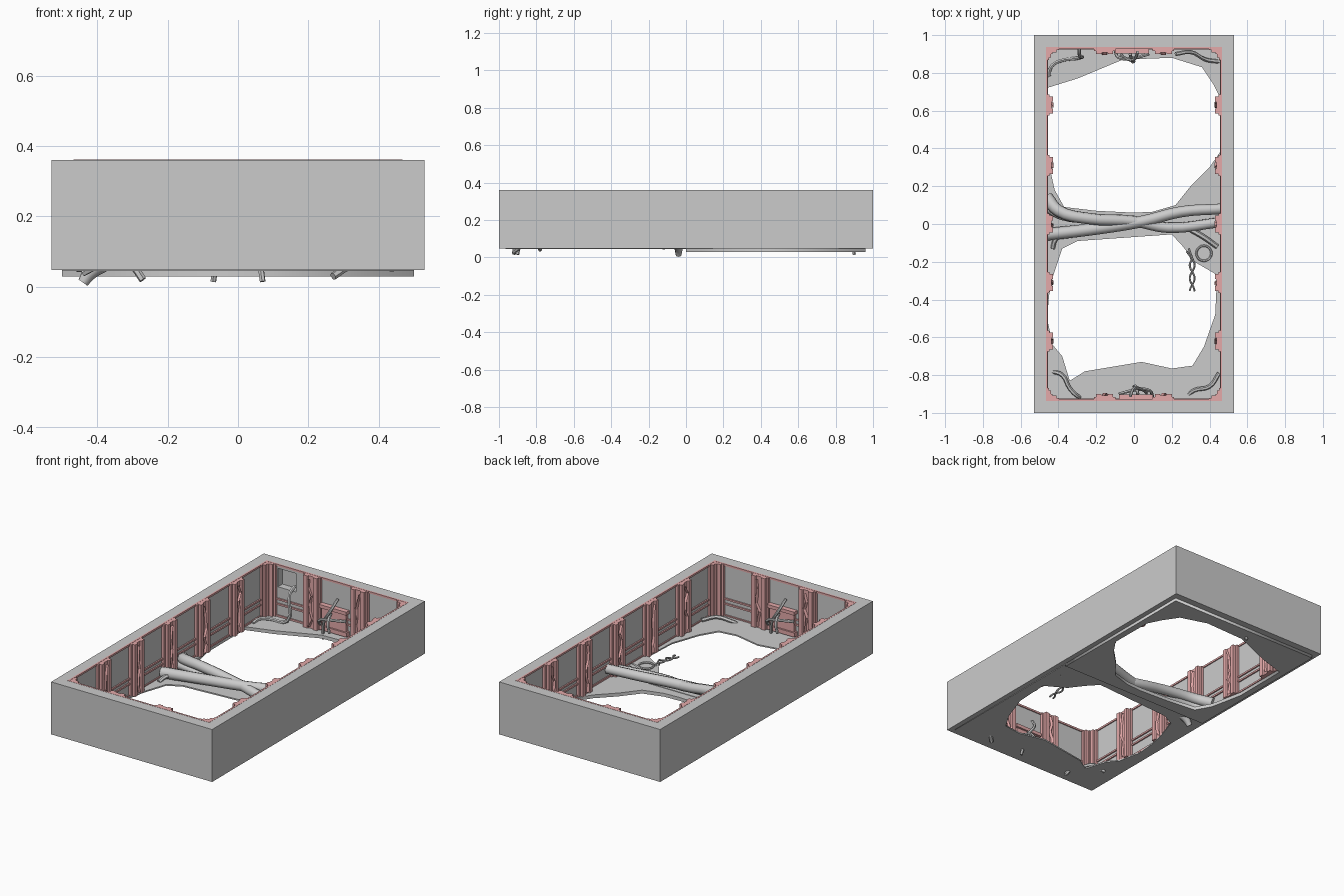
import bpy, bmesh, math, random
from mathutils import Matrix

if "Cube" in bpy.data.objects:
    bpy.data.objects.remove(bpy.data.objects["Cube"])
random.seed(4)

red = bpy.data.materials.new("red_trim")
red.diffuse_color = (0.78, 0.40, 0.40, 1)
red.use_nodes = True
red.node_tree.nodes["Principled BSDF"].inputs["Base Color"].default_value = red.diffuse_color


def link(name, bm, mat=None):
    bmesh.ops.recalc_face_normals(bm, faces=bm.faces)
    me = bpy.data.meshes.new(name)
    bm.to_mesh(me)
    bm.free()
    ob = bpy.data.objects.new(name, me)
    bpy.context.collection.objects.link(ob)
    if mat:
        me.materials.append(mat)
    return ob


def prism(name, pts, z0, z1, mat=None, loc=(0, 0), rot=0):
    bm = bmesh.new()
    f = bm.faces.new([bm.verts.new((x, y, z0)) for x, y in pts])
    r = bmesh.ops.extrude_face_region(bm, geom=[f])
    for g in r["geom"]:
        if isinstance(g, bmesh.types.BMVert):
            g.co.z = z1
    bm.transform(Matrix.Translation((loc[0], loc[1], 0)) @ Matrix.Rotation(rot, 4, 'Z'))
    return link(name, bm, mat)


def rect(x0, x1, y0, y1):
    return [(x0, y0), (x1, y0), (x1, y1), (x0, y1)]


def ring(name, ox, oy, ix, iy, z0, z1, mat=None):
    bm = bmesh.new()
    loops = [[bm.verts.new((x, y, z)) for x, y in rect(-a, a, -b, b)]
             for a, b, z in ((ox, oy, z0), (ox, oy, z1), (ix, iy, z1), (ix, iy, z0))]
    for k in range(4):
        a, b = loops[k], loops[(k + 1) % 4]
        for i in range(4):
            j = (i + 1) % 4
            bm.faces.new((a[i], a[j], b[j], b[i]))
    return link(name, bm, mat)


def to_mesh(ob):
    bpy.ops.object.select_all(action='DESELECT')
    ob.select_set(True)
    bpy.context.view_layer.objects.active = ob
    bpy.ops.object.convert(target='MESH')
    return bpy.context.view_layer.objects.active


def floor(name, outer, hole, z0, z1):
    cu = bpy.data.curves.new(name, 'CURVE')
    cu.dimensions, cu.fill_mode, cu.extrude = '2D', 'BOTH', (z1 - z0) / 2
    for pts in (outer, hole):
        s = cu.splines.new('POLY')
        s.points.add(len(pts) - 1)
        for p, (x, y) in zip(s.points, pts):
            p.co = (x, y, 0, 1)
        s.use_cyclic_u = True
    ob = bpy.data.objects.new(name, cu)
    ob.location.z = (z0 + z1) / 2
    bpy.context.collection.objects.link(ob)
    to_mesh(ob)


def pipe(name, pts, r, sides=1, taper=1.0):
    cu = bpy.data.curves.new(name, 'CURVE')
    cu.dimensions, cu.bevel_depth, cu.bevel_resolution = '3D', r, sides
    cu.use_fill_caps, cu.resolution_u = True, 4
    s = cu.splines.new('BEZIER')
    s.bezier_points.add(len(pts) - 1)
    for i, (p, co) in enumerate(zip(s.bezier_points, pts)):
        p.co = co
        p.handle_left_type = p.handle_right_type = 'AUTO'
        p.radius = 1 + (taper - 1) * i / (len(pts) - 1)
    ob = bpy.data.objects.new(name, cu)
    bpy.context.collection.objects.link(ob)
    to_mesh(ob)
    bpy.ops.object.shade_smooth_by_angle(angle=math.radians(50))


# outer walls with a small recess in the back wall
wall = ring("outer_walls", 0.53, 1.0, 0.463, 0.933, 0.048, 0.36)
cut = prism("recess_cutter", rect(-0.39, -0.27, 0.90, 0.975), 0.225, 0.335)
cut.hide_render = True
m = wall.modifiers.new("recess", 'BOOLEAN')
m.object, m.operation, m.solver = cut, 'DIFFERENCE', 'EXACT'
to_mesh(wall)
bpy.data.objects.remove(cut)

# red horizontal trims
for nm, z0, z1, d in (("top_trim", 0.35, 0.361, 0.006), ("upper_rail", 0.15, 0.16, 0.008),
                      ("lower_rail", 0.12, 0.13, 0.008), ("base_trim", 0.05, 0.06, 0.006)):
    ring(nm, 0.467, 0.937, 0.463 - d, 0.933 - d, z0, z1, red)

# pilasters: stepped plan with a central groove and a jagged crack strip
half = [(0.056, 0), (0.056, 0.016), (0.045, 0.016), (0.045, 0.034), (0.02, 0.034), (0.015, 0.026)]
profile = half + [(-x, y) for x, y in reversed(half)]
R = math.pi / 2
spots = [(sx * 0.463, y, sx * R) for sx in (-1, 1) for y in (-0.62, -0.31, 0, 0.31, 0.63)]
spots += [(x, sy * 0.933, 2 * R if sy > 0 else 0) for sy in (-1, 1) for x in (-0.155, 0.155)]
for i, (x, y, a) in enumerate(spots):
    prism(f"pilaster_{i}", profile, 0.05, 0.36, red, (x, y), a)
    bm = bmesh.new()
    n = 7
    rows = []
    for k in range(n):
        z = 0.06 + 0.28 * k / (n - 1)
        c, w = random.uniform(-0.014, 0.014), random.uniform(0.003, 0.012)
        rows.append([bm.verts.new((c + dx, d, z)) for dx, d in ((-w, 0.025), (0, 0.038), (w, 0.025))])
    for p, q in zip(rows, rows[1:]):
        for j in (0, 1):
            bm.faces.new((p[j], p[j + 1], q[j + 1], q[j]))
    bm.transform(Matrix.Translation((x, y, 0)) @ Matrix.Rotation(a, 4, 'Z'))
    link(f"pilaster_crack_{i}", bm, red)

# stepped corner posts
st = [(0.065, 0), (0.065, 0.012), (0.052, 0.012), (0.052, 0.024), (0.032, 0.024)]
corner = [(0, 0)] + st + [(0.032, 0.032)] + [(y, x) for x, y in reversed(st)]
for sx in (-1, 1):
    for sy in (-1, 1):
        prism(f"corner_post_{sx}_{sy}", [(sx * (0.463 - x), sy * (0.933 - y)) for x, y in corner],
              0.05, 0.36, red)

# red panels in the middle of the short walls
for s, nm in ((1, "back"), (-1, "front")):
    a = 0 if s > 0 else math.pi
    prism(nm + "_panel", rect(-0.09, 0.07, 0.915, 0.935), 0.07, 0.19, red, rot=a)
    prism(nm + "_panel_ledge", rect(-0.1, 0.08, 0.903, 0.935), 0.19, 0.21, red, rot=a)
    prism(nm + "_panel_foot", rect(-0.1, 0.08, 0.905, 0.935), 0.06, 0.085, red, rot=a)
    # cables hanging over the panel
    for i, pts in enumerate((
            [(0.02, 0.91, 0.27), (0, 0.87, 0.21), (-0.05, 0.88, 0.13), (-0.07, 0.9, 0.015)],
            [(-0.1, 0.92, 0.08), (-0.08, 0.88, 0.13), (0, 0.88, 0.15), (0.08, 0.9, 0.155)],
            [(-0.02, 0.90, 0.18), (-0.01, 0.86, 0.13), (0, 0.86, 0.08)])):
        pipe(f"{nm}_cable_{i}", [(s * x, s * y, z) for x, y, z in pts], 0.0085)

# broken floors with ragged openings
floor("back_floor", rect(-0.5, 0.5, 0, 0.96), [
    (-0.462, 0.72), (-0.3, 0.77), (-0.06, 0.87), (0.2, 0.88), (0.36, 0.83), (0.42, 0.74), (0.46, 0.66),
    (0.462, 0.39), (0.40, 0.30), (0.30, 0.2), (0.22, 0.1), (0.1, 0.065), (0, 0.06), (-0.2, 0.07),
    (-0.37, 0.09), (-0.42, 0.18), (-0.44, 0.27), (-0.462, 0.38)], 0.03, 0.05)
floor("front_floor", rect(-0.5, 0.5, -0.965, 0.01), [
    (-0.43, -0.28), (-0.38, -0.13), (-0.3, -0.09), (0.2, -0.055), (0.26, -0.12), (0.32, -0.2),
    (0.44, -0.27), (0.43, -0.48), (0.37, -0.65), (0.31, -0.75), (0.2, -0.765), (0.04, -0.73),
    (-0.26, -0.78), (-0.34, -0.83), (-0.38, -0.70), (-0.43, -0.64), (-0.46, -0.5), (-0.45, -0.38)],
    0.045, 0.053)

# thick trunks crossing the middle
pipe("front_trunk", [(-0.46, -0.055, 0.075), (-0.2, -0.025, 0.09), (0.05, 0.015, 0.1),
                     (0.25, 0.065, 0.11), (0.46, 0.08, 0.105)], 0.033, 2, 0.85)
pipe("back_trunk", [(-0.46, 0.14, 0.085), (-0.4, 0.07, 0.12), (-0.25, 0.03, 0.13), (0.0, 0.015, 0.1),
                    (0.18, -0.02, 0.085), (0.46, 0.01, 0.08)], 0.033, 2, 0.8)
pipe("upper_root", [(-0.46, 0.09, 0.06), (-0.38, 0.04, 0.09), (-0.2, 0.02, 0.075)], 0.025, 2, 0.6)
pipe("lower_root", [(-0.38, -0.045, 0.07), (-0.42, -0.04, 0.04), (-0.44, -0.04, 0.012)], 0.026, 2, 0.6)
pipe("right_branch", [(0.3, -0.03, 0.08), (0.37, -0.07, 0.075), (0.44, -0.12, 0.055)], 0.014)
pipe("left_branch", [(-0.39, -0.05, 0.08), (-0.42, -0.09, 0.07), (-0.43, -0.13, 0.055)], 0.012)

# corner pipes
pipe("recess_cable", [(-0.29, 0.95, 0.25), (-0.29, 0.9, 0.22), (-0.29, 0.88, 0.07), (-0.4, 0.86, 0.06),
                      (-0.44, 0.83, 0.06), (-0.45, 0.78, 0.05)], 0.01)
pipe("back_right_pipe", [(0.22, 0.9, 0.17), (0.3, 0.91, 0.13), (0.38, 0.87, 0.07), (0.45, 0.86, 0.045)], 0.011)
pipe("front_left_pipe", [(-0.44, -0.78, 0.04), (-0.38, -0.8, 0.07), (-0.34, -0.87, 0.07),
                         (-0.3, -0.91, 0.06), (-0.27, -0.92, 0.02)], 0.011)
pipe("front_right_pipe", [(0.27, -0.92, 0.03), (0.32, -0.88, 0.06), (0.40, -0.86, 0.07), (0.45, -0.79, 0.065)], 0.011)

# twisted wire pair and a loose ring
for s in (-1, 1):
    pts = [(0.28 if s < 0 else 0.29, -0.13 if s > 0 else -0.145, 0.09)]
    for k in range(9):
        t = k / 8
        ph = t * 7.5 + 0.3
        pts.append((0.308 + s * 0.013 * math.sin(ph), -0.19 - 0.165 * t,
                    0.085 - 0.03 * t + s * 0.006 * math.cos(ph)))
    pipe("twisted_wire_" + ("a" if s < 0 else "b"), pts, 0.0055)
bpy.ops.mesh.primitive_torus_add(major_radius=0.04, minor_radius=0.006, major_segments=20,
                                 minor_segments=6, location=(0.37, -0.155, 0.059))
bpy.context.object.name = "cable_ring"
bpy.ops.object.shade_smooth_by_angle(angle=math.radians(50))
